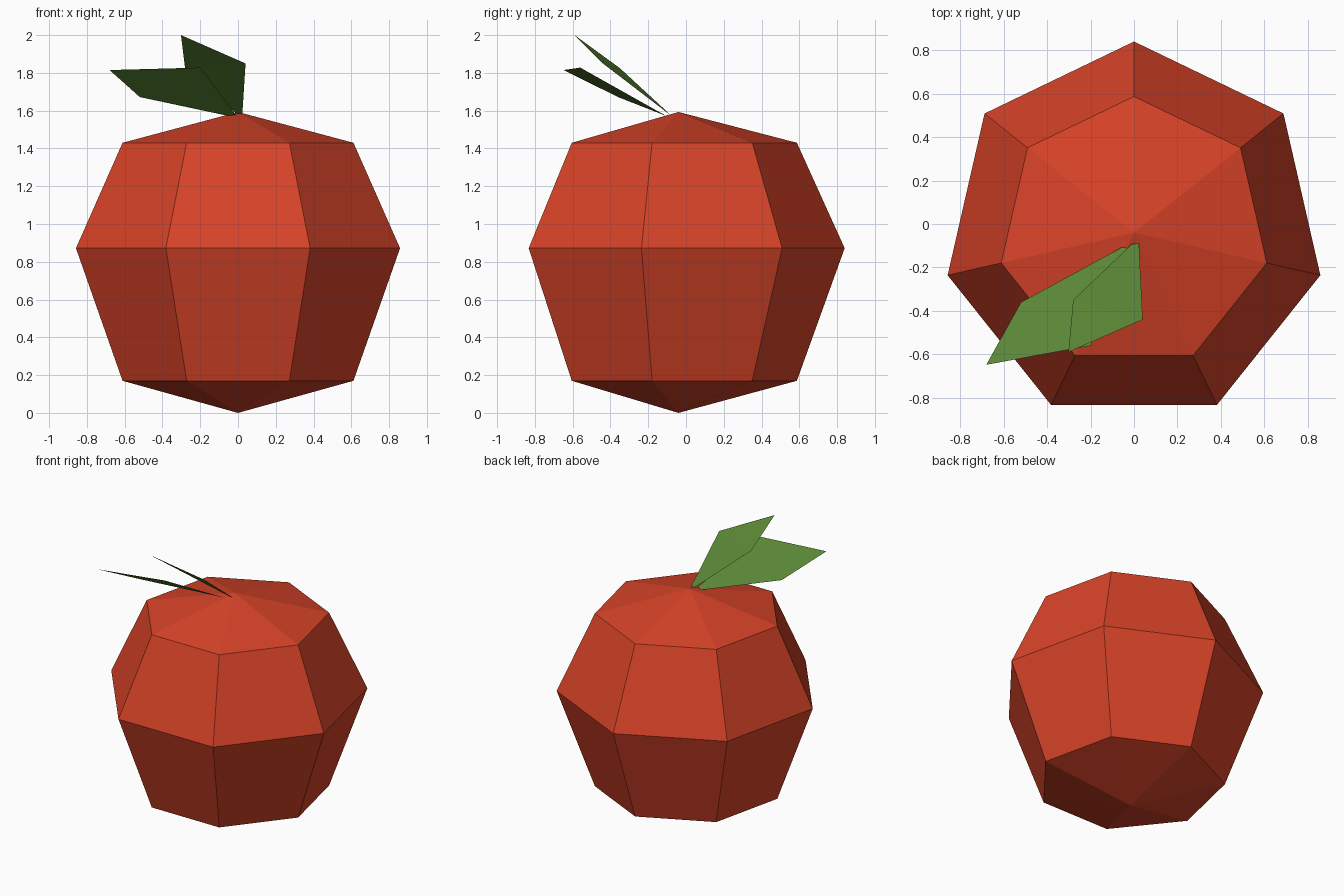
import bpy, bmesh, math
from mathutils import Vector

if "Cube" in bpy.data.objects:
    bpy.data.objects.remove(bpy.data.objects["Cube"])


def material(name, rgb):
    m = bpy.data.materials.new(name)
    m.diffuse_color = (*rgb, 1)
    m.use_nodes = True
    m.node_tree.nodes["Principled BSDF"].inputs["Base Color"].default_value = m.diffuse_color
    return m


def add_object(name, bm, mat):
    mesh = bpy.data.meshes.new(name)
    bm.to_mesh(mesh)
    bm.free()
    mesh.materials.append(mat)
    ob = bpy.data.objects.new(name, mesh)
    bpy.context.collection.objects.link(ob)
    return ob


red = material("fruit red", (0.68, 0.056, 0.021))
green = material("leaf green", (0.10, 0.235, 0.035))

# Fruit: seven-sided lathe with pointed ends
SIDES, CY = 7, -0.04
bm = bmesh.new()
rings = []
for r, z in [(0.627, 0.17), (0.88, 0.872), (0.627, 1.43)]:
    angles = [math.pi / 2 + i * math.tau / SIDES for i in range(SIDES)]
    rings.append([bm.verts.new((r * math.cos(a), CY + r * math.sin(a), z)) for a in angles])
bottom = bm.verts.new((0, CY, 0.0))
top = bm.verts.new((0, CY, 1.593))
for i in range(SIDES):
    j = (i + 1) % SIDES
    bm.faces.new((bottom, rings[0][j], rings[0][i]))
    bm.faces.new((top, rings[2][i], rings[2][j]))
    for lo, hi in zip(rings, rings[1:]):
        bm.faces.new((lo[i], lo[j], hi[j], hi[i]))
add_object("fruit", bm, red)


# Leaves: thin single sheets, upper side facing up
def leaf(name, base_l, side_l, tip, side_r, base_r):
    bm = bmesh.new()
    bl, sl, t, sr, br = [bm.verts.new(Vector(p)) for p in (base_l, side_l, tip, side_r, base_r)]
    bm.faces.new((bl, sl, sr, br))
    bm.faces.new((sl, t, sr))
    add_object(name, bm, green)


leaf("left_leaf", (-0.055, -0.107, 1.573), (-0.52, -0.36, 1.672), (-0.68, -0.648, 1.815),
     (-0.20, -0.56, 1.828), (-0.01, -0.115, 1.578))
leaf("upper_leaf", (-0.01, -0.092, 1.587), (-0.28, -0.35, 1.825), (-0.302, -0.59, 2.0),
     (0.04, -0.44, 1.85), (0.023, -0.09, 1.582))
